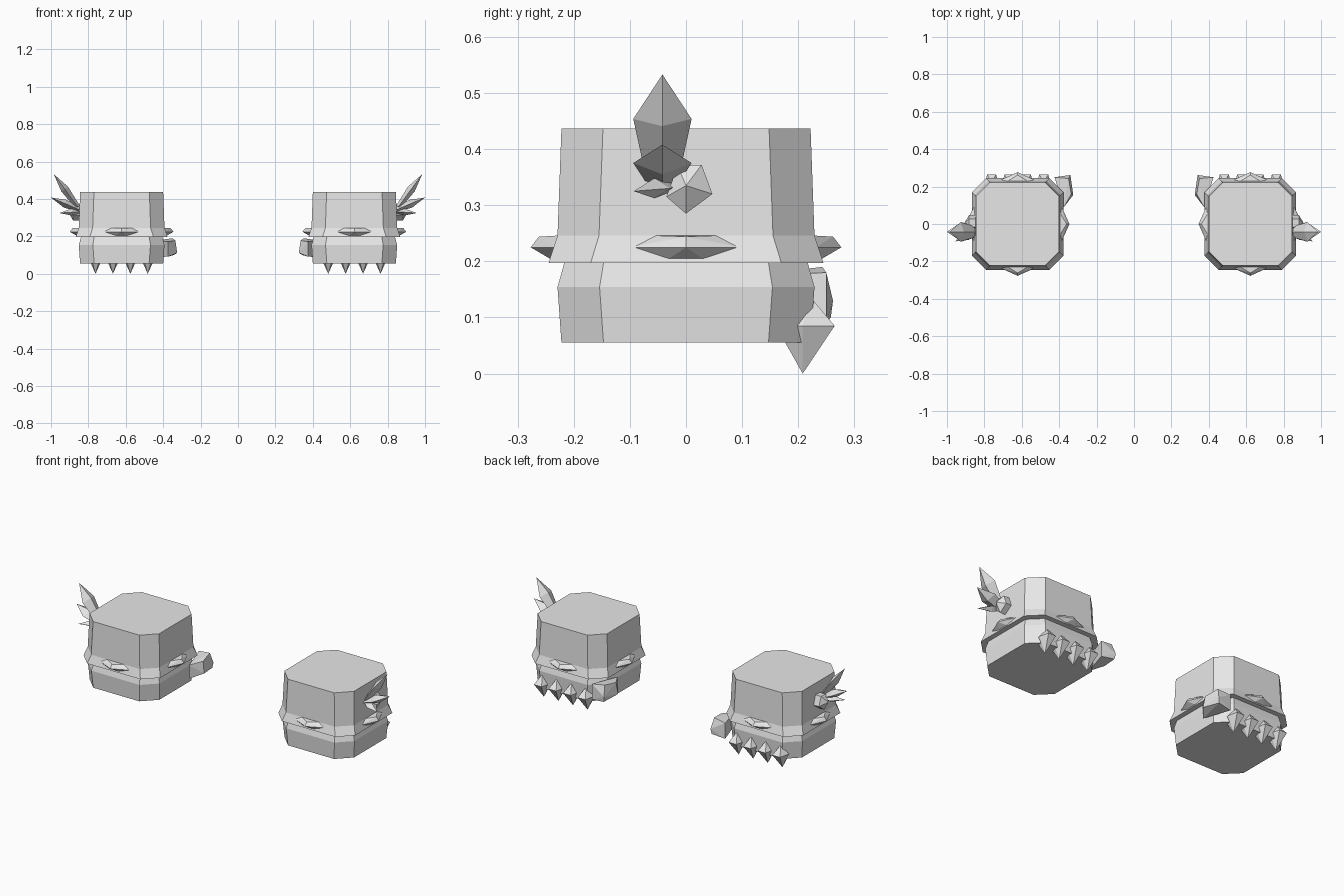
import bpy, bmesh
from mathutils import Vector

cube = bpy.data.objects.get("Cube")
if cube:
    bpy.data.objects.remove(cube)

# One pale grey material
grey = bpy.data.materials.new("pale_grey")
grey.use_nodes = True
COLOR = (0.8, 0.8, 0.8, 1)
grey.diffuse_color = COLOR
grey.node_tree.nodes["Principled BSDF"].inputs["Base Color"].default_value = COLOR
CX = 0.622


def finish(bm, name, side):
    """Store the mesh, flipped to the left (+1) or right (-1) side."""
    for v in bm.verts:
        v.co.x *= side
    bmesh.ops.recalc_face_normals(bm, faces=bm.faces)
    name = ("left_" if side > 0 else "right_") + name
    mesh = bpy.data.meshes.new(name)
    bm.to_mesh(mesh)
    bm.free()
    mesh.materials.append(grey)
    bpy.context.collection.objects.link(bpy.data.objects.new(name, mesh))


def hull(name, side, points):
    bm = bmesh.new()
    for p in points:
        bm.verts.new(p)
    res = bmesh.ops.convex_hull(bm, input=bm.verts)
    loose = [v for v in bm.verts if not v.link_faces]
    bmesh.ops.delete(bm, geom=loose, context='VERTS')
    bmesh.ops.dissolve_limit(bm, angle_limit=0.02, verts=bm.verts, edges=bm.edges)
    finish(bm, name, side)


def octagon(half, flat):
    a, b = half, flat
    return [(a, -b), (a, b), (b, a), (-b, a), (-a, b), (-a, -b), (-b, -a), (b, -a)]


def cuff(side):
    """Chamfered box with an overhanging upper part."""
    rings = [(0.055, 0.222, 0.147), (0.154, 0.229, 0.154), (0.197, 0.217, 0.147),
             (0.197, 0.245, 0.170), (0.246, 0.229, 0.155), (0.437, 0.222, 0.148)]
    bm = bmesh.new()
    loops = [[bm.verts.new((CX + x, y, z)) for x, y in octagon(h, f)] for z, h, f in rings]
    for lo, hi in zip(loops, loops[1:]):
        for i in range(8):
            j = (i + 1) % 8
            bm.faces.new((lo[i], lo[j], hi[j], hi[i]))
    bm.faces.new(loops[0])
    bm.faces.new(loops[-1])
    finish(bm, "cuff", side)


def leaf(name, side, base, tip, across, width, thick, at):
    """Faceted blade, widest at a fraction of its length."""
    base, tip, across = Vector(base), Vector(tip), Vector(across).normalized()
    mid = base.lerp(tip, at)
    up = (tip - base).normalized().cross(across)
    low = base.lerp(tip, 0.12)
    pts = [tip]
    for c, k in ((mid, 1), (low, 0.6)):
        pts += [c + across * width * k, c - across * width * k,
                c + up * thick * k, c - up * thick * k]
    hull(name, side, pts)


# Half outline of the lens-shaped stud: along, outward, height
LENS = [(0.1, 0.232, 0.225), (0, 0.277, 0.225), (0.06, 0.225, 0.246), (0, 0.262, 0.244),
        (0.045, 0.225, 0.205), (0.03, 0.243, 0.205)]

for side in (1, -1):
    cuff(side)

    # Lens studs on all four sides
    for n, (dx, dy) in enumerate([(1, 0), (0, 1), (-1, 0), (0, -1)]):
        hull(f"lens_stud_{n + 1}", side,
             [(CX + o * dx - s * a * dy, o * dy + s * a * dx, z)
              for a, o, z in LENS for s in (1, -1)])

    # Row of faceted spikes along the lower back
    for n in range(4):
        x = CX + (n - 1.5) * 0.093
        ring = [(x + s * w, y, 0.085) for s in (1, -1)
                for w, y in ((0.024, 0.265), (0.038, 0.208), (0.024, 0.16))]
        hull(f"spike_{n + 1}", side, ring + [(x, 0.208, 0), (x, 0.222, 0.136)])

    # Slanted block on the inner back corner
    hull("corner_block", side,
         [(0.335, 0.16, 0.178), (0.325, 0.155, 0.112), (0.375, 0.09, 0.172),
          (0.375, 0.095, 0.092), (0.34, 0.262, 0.13), (0.35, 0.243, 0.19),
          (0.345, 0.258, 0.1), (0.425, 0.25, 0.18), (0.425, 0.25, 0.09)])

    # Fan of blades and a gem on the outer face
    leaf("tall_blade", side, (0.84, -0.042, 0.335), (0.985, -0.042, 0.533),
         (0, 1, 0), 0.052, 0.022, 0.6)
    leaf("middle_blade", side, (0.83, -0.042, 0.335), (1.0, -0.042, 0.408),
         (0, 1, 0), 0.052, 0.022, 0.55)
    leaf("small_blade", side, (0.83, -0.02, 0.335), (0.955, -0.093, 0.325),
         (0.4, 1, 0), 0.03, 0.018, 0.5)
    gem = [(0, 0.285), (0.047, 0.32), (0.028, 0.372), (-0.015, 0.37), (-0.035, 0.315)]
    hull("gem", side, [(0.91, 0, 0.335)] + [(x, y, z) for y, z in gem for x in (0.83, 0.882)])
